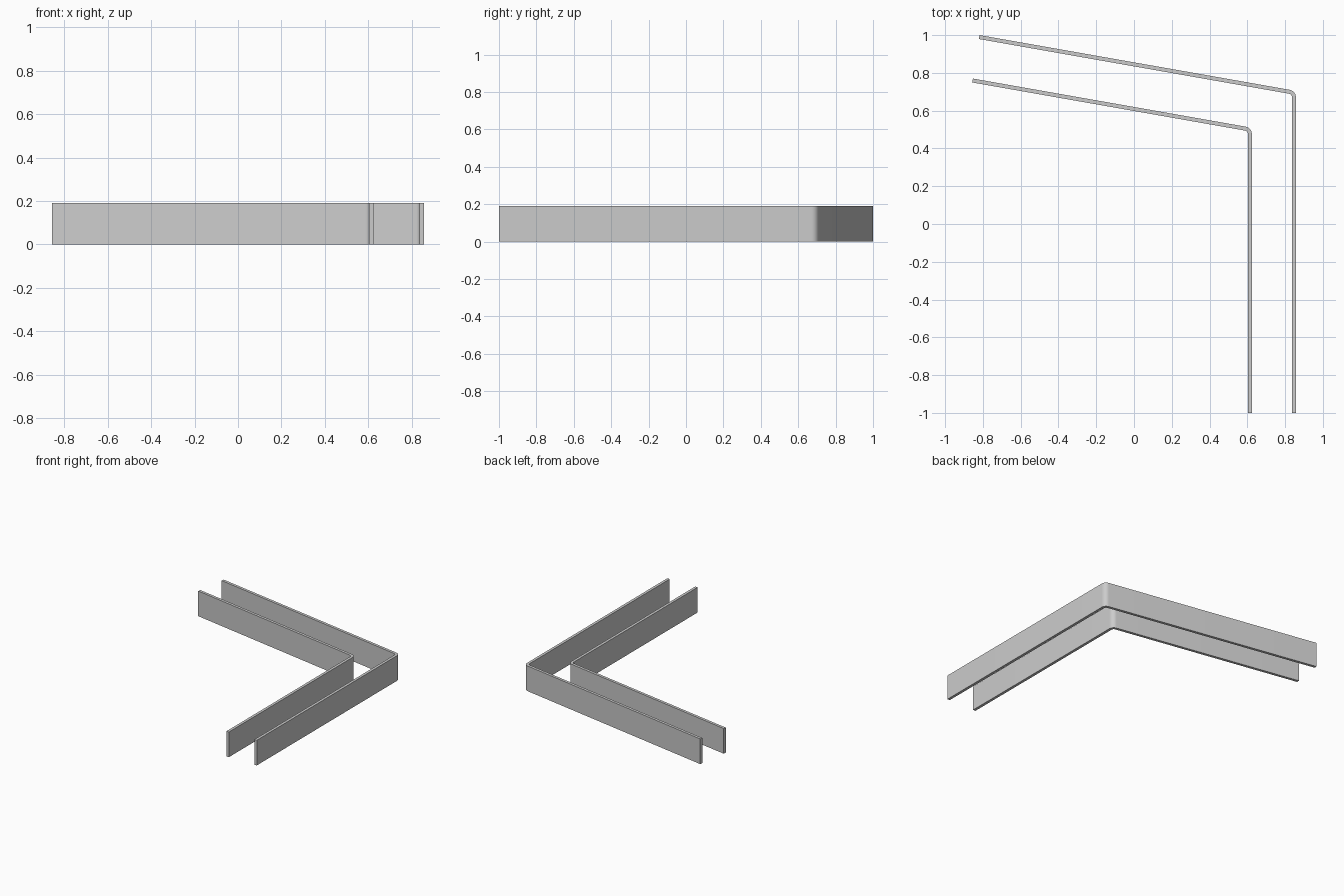
import bpy, bmesh
from math import sin, cos, radians
from mathutils import Vector

cube = bpy.data.objects.get("Cube")
if cube:
    bpy.data.objects.remove(cube)

HEIGHT, THICK, RADIUS = 0.19, 0.021, 0.04
TURN = radians(80)
STEPS = 10

grey = bpy.data.materials.new("plain grey")
grey.use_nodes = True
grey.diffuse_color = (0.6, 0.6, 0.6, 1)
grey.node_tree.nodes["Principled BSDF"].inputs["Base Color"].default_value = (0.6, 0.6, 0.6, 1)


def bent_wall(name, face_x, end):
    """Thin upright strip: straight leg, rounded bend, sloped leg to end."""
    normal = Vector((cos(TURN), sin(TURN)))
    end = Vector(end)
    cx = face_x - RADIUS
    cy = (end.dot(normal) - RADIUS - cx * normal.x) / normal.y
    centre = Vector((cx, cy))

    def side(inset):
        arc = [centre + (RADIUS - inset) * Vector((cos(TURN * i / STEPS), sin(TURN * i / STEPS)))
               for i in range(STEPS + 1)]
        return [Vector((face_x - inset, -1))] + arc + [end - normal * inset]

    # Plan outline, extruded upwards
    outline = side(0) + side(THICK)[::-1]
    bm = bmesh.new()
    base = bm.faces.new([bm.verts.new((p.x, p.y, 0)) for p in outline])
    top = bmesh.ops.extrude_face_region(bm, geom=[base])["geom"]
    bmesh.ops.translate(bm, vec=(0, 0, HEIGHT),
                        verts=[v for v in top if isinstance(v, bmesh.types.BMVert)])
    bmesh.ops.recalc_face_normals(bm, faces=bm.faces)
    mesh = bpy.data.meshes.new(name)
    bm.to_mesh(mesh)
    bm.free()
    mesh.materials.append(grey)
    obj = bpy.data.objects.new(name, mesh)
    bpy.context.collection.objects.link(obj)

    # Smooth bend, sharp rims
    bpy.ops.object.select_all(action="DESELECT")
    obj.select_set(True)
    bpy.context.view_layer.objects.active = obj
    bpy.ops.object.shade_smooth_by_angle(angle=radians(30))


bent_wall("outer_wall", 0.857, (-0.818, 1.0))
bent_wall("inner_wall", 0.624, (-0.853, 0.77))
